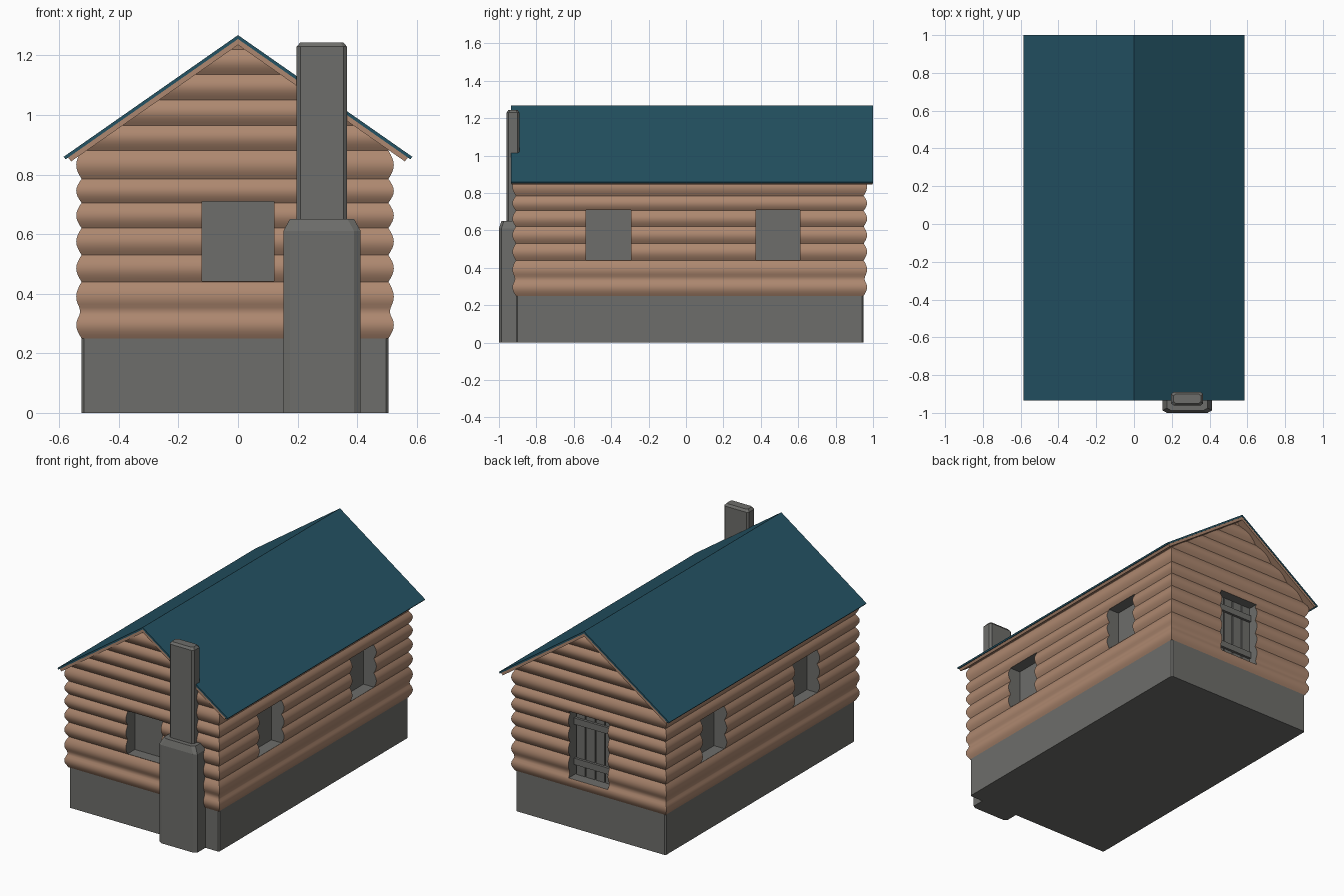
import bpy, bmesh, math

if "Cube" in bpy.data.objects:
    bpy.data.objects.remove(bpy.data.objects["Cube"])


def material(name, rgb):
    m = bpy.data.materials.new(name)
    m.diffuse_color = (*rgb, 1)
    m.use_nodes = True
    m.node_tree.nodes["Principled BSDF"].inputs["Base Color"].default_value = m.diffuse_color
    return m


STONE = material("grey stone", (0.155, 0.155, 0.145))
WOOD = material("brown wood", (0.42, 0.245, 0.16))
BLUE = material("dark blue roofing", (0.017, 0.085, 0.125))


def finish(name, bm, *mats, index=0):
    bmesh.ops.recalc_face_normals(bm, faces=bm.faces[:])
    for f in bm.faces:
        f.material_index = index
    me = bpy.data.meshes.new(name)
    bm.to_mesh(me)
    bm.free()
    for m in mats:
        me.materials.append(m)
    ob = bpy.data.objects.new(name, me)
    bpy.context.collection.objects.link(ob)
    return ob


def stack(bm, rings):
    """Bridge a list of equal-sized vertex rings and cap both ends."""
    rows = [[bm.verts.new(p) for p in r] for r in rings]
    n = len(rows[0])
    for a, b in zip(rows, rows[1:]):
        for i in range(n):
            j = (i + 1) % n
            bm.faces.new((a[i], a[j], b[j], b[i]))
    bm.faces.new(rows[0][::-1])
    bm.faces.new(rows[-1])


def box(bm, x0, x1, y0, y1, z0, z1):
    stack(bm, [[(x0, y0, z), (x1, y0, z), (x1, y1, z), (x0, y1, z)] for z in (z0, z1)])


def block(name, x0, x1, y0, y1, z0, z1, cx, cy, cz=0):
    """Stone block with chamfered vertical corners and optional shoulder."""
    def ring(z, ix=0, iy=0):
        a, b, c, d = x0 + ix, x1 - ix, y0 + iy, y1 - iy
        return [(a + cx, c, z), (b - cx, c, z), (b, c + cy, z), (b, d - cy, z),
                (b - cx, d, z), (a + cx, d, z), (a, d - cy, z), (a, c + cy, z)]
    rings = [ring(z0), ring(z1 - cz)]
    if cz:
        rings.append(ring(z1, cx, cy))
    bm = bmesh.new()
    stack(bm, rings)
    return finish(name, bm, STONE)


def chevron(name, half, apex, thick, y0, y1, mat):
    """Bent roof layer following the pitch."""
    drop = 0.698 * half
    low = half - thick * 0.5
    prof = [(-half, apex - drop), (0, apex), (half, apex - drop),
            (low, apex - 0.698 * low - thick), (0, apex - thick), (-low, apex - 0.698 * low - thick)]
    bm = bmesh.new()
    rows = [[bm.verts.new((x, y, z)) for x, z in prof] for y in (y0, y1)]
    for i in range(6):
        j = (i + 1) % 6
        bm.faces.new((rows[0][i], rows[0][j], rows[1][j], rows[1][i]))
    for r in rows:  # two quads per end
        bm.faces.new((r[0], r[1], r[4], r[5]))
        bm.faces.new((r[1], r[2], r[3], r[4]))
    return finish(name, bm, mat)


# Foundation and chimney
block("foundation", -0.525, 0.505, -0.908, 0.95, 0, 0.25, 0.008, 0.008)
block("chimney_base", 0.152, 0.412, -1.0, -0.89, 0, 0.65, 0.022, 0.013, 0.04)
block("chimney_stack", 0.197, 0.366, -0.96, -0.89, 0.6, 1.243, 0.012, 0.01, 0.014)

# Log walls with gables, one bulge per log, trimmed to the roof pitch
seams = [0.25, 0.34, 0.44, 0.53, 0.62, 0.705, 0.785, 0.88, 0.965, 1.05, 1.135, 1.22]
levels = []
for a, b in zip(seams, seams[1:]):
    for k in range(8):
        t = k / 8
        o = 0.018 * math.sin(math.pi * t)
        if abs(a + (b - a) * t - 0.34) < 0.012:
            o = max(o, 0.005)
        levels.append((a + (b - a) * t, o))
levels += [(1.22, 0), (1.24, 0.004)]
rings = []
for z, o in levels:
    lim = (1.247 - z) / 0.698
    xa, xb = max(-0.525 - o, -lim), min(0.505 + o, lim)
    ya, yb = -0.91 - o, 0.95 + o
    rings.append([(xa, ya, z), (xb, ya, z), (xb, yb, z), (xa, yb, z)])
bm = bmesh.new()
stack(bm, rings)
walls = finish("log_walls", bm, WOOD, STONE)

# Window and door recesses
bm = bmesh.new()
WZ = (0.442, 0.709)
for y0, y1 in ((-0.535, -0.295), (0.375, 0.61)):
    box(bm, 0.435, 0.6, y0, y1, *WZ)
    box(bm, -0.62, -0.455, y0, y1, *WZ)
box(bm, -0.12, 0.12, -1.0, -0.84, *WZ)
box(bm, -0.14, 0.13, 0.88, 1.05, 0.31, 0.722)
cutter = finish("opening_cutter", bm, WOOD, STONE, index=1)
cutter.hide_render = True
mod = walls.modifiers.new("openings", 'BOOLEAN')
mod.operation = 'DIFFERENCE'
mod.solver = 'EXACT'
mod.object = cutter
bpy.context.view_layer.objects.active = walls
walls.select_set(True)
bpy.ops.object.modifier_apply(modifier=mod.name)
bpy.data.objects.remove(cutter, do_unlink=True)
bpy.ops.object.shade_smooth_by_angle(angle=math.radians(32))

# Plank door with two rails
bm = bmesh.new()
for i in range(4):
    x = -0.138 + i * 0.067
    box(bm, x, x + 0.059, 0.87, 0.9, 0.31, 0.722)
for z in (0.375, 0.625):
    box(bm, -0.138, 0.128, 0.89, 0.915, z, z + 0.04)
finish("back_door", bm, STONE)

# Roof: wood decking under blue sheet
chevron("roof_decking", 0.57, 1.255, 0.02, -0.933, 0.998, WOOD)
chevron("roof_sheet", 0.585, 1.268, 0.013, -0.935, 1.0, BLUE)
